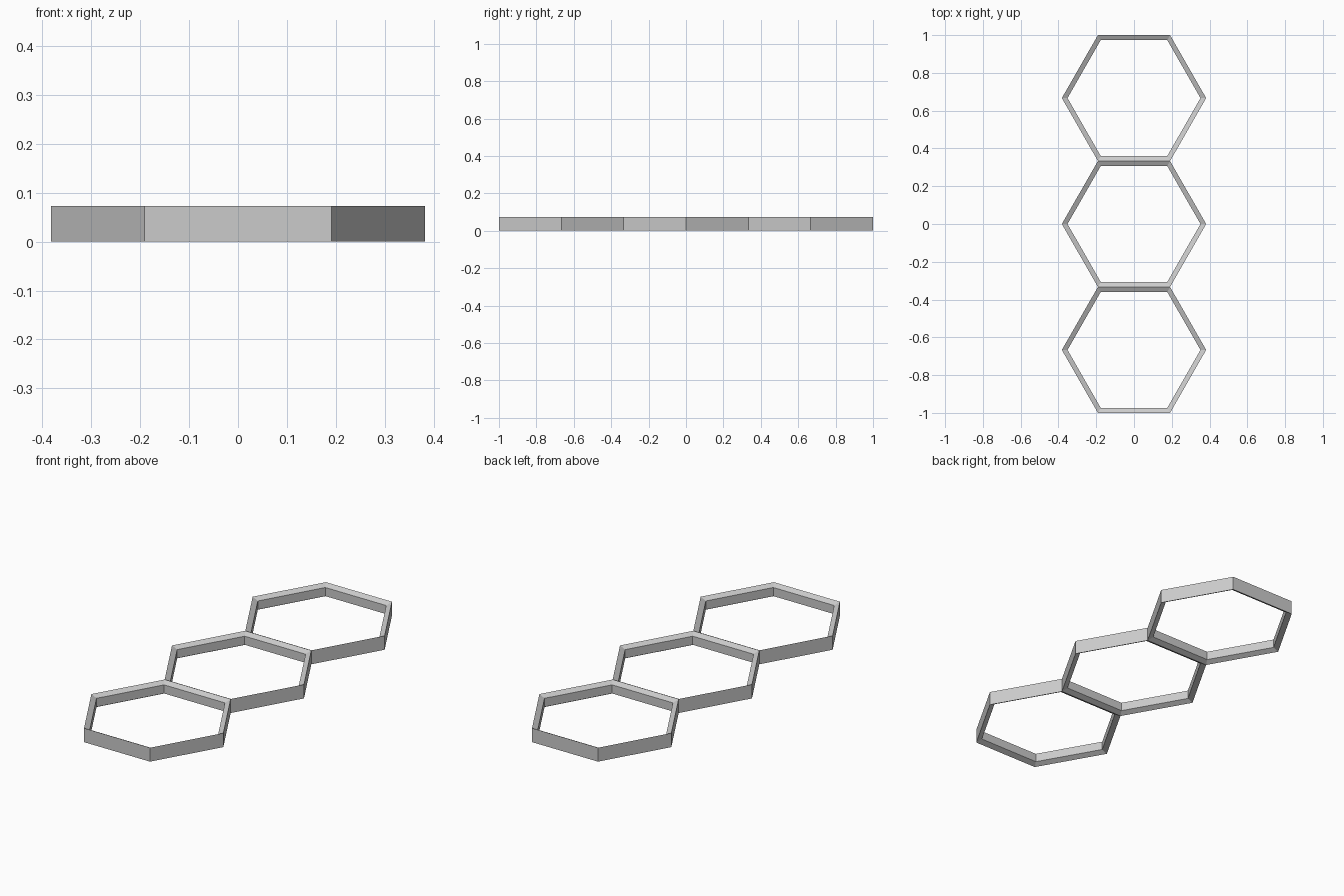
import bpy
import bmesh
from math import cos, sin, pi

HEIGHT = 0.073
RADIUS = 0.382      # corner radius
PITCH = 0.6667      # spacing of the cells
Y_FIT = 1.0075      # closes the joint between neighbouring cells
WALL = 0.03         # corner thickness of the wall
CHAMFER = 0.014     # drop of the inward-sloping rims

cube = bpy.data.objects.get("Cube")
if cube:
    bpy.data.objects.remove(cube, do_unlink=True)

grey = bpy.data.materials.new("light_grey")
grey.use_nodes = True
colour = (0.6, 0.6, 0.6, 1)
grey.diffuse_color = colour
grey.node_tree.nodes["Principled BSDF"].inputs["Base Color"].default_value = colour


def hex_frame(name, y):
    """Six-sided frame: upright outside, rims sloping down to the inner wall."""
    profile = [(RADIUS, 0), (RADIUS, HEIGHT),
               (RADIUS - WALL, HEIGHT - CHAMFER), (RADIUS - WALL, CHAMFER)]
    bm = bmesh.new()
    rings = [[bm.verts.new((r * cos(i * pi / 3), r * sin(i * pi / 3) * Y_FIT, z))
              for r, z in profile] for i in range(6)]
    for i in range(6):
        a, b = rings[i], rings[(i + 1) % 6]
        for k in range(4):
            n = (k + 1) % 4
            bm.faces.new((a[k], b[k], b[n], a[n]))
    bmesh.ops.recalc_face_normals(bm, faces=bm.faces)
    mesh = bpy.data.meshes.new(name)
    bm.to_mesh(mesh)
    bm.free()
    mesh.materials.append(grey)
    obj = bpy.data.objects.new(name, mesh)
    obj.location.y = y
    bpy.context.collection.objects.link(obj)


# Three cells in a row
for name, step in (("front_hexagon", -1), ("middle_hexagon", 0), ("back_hexagon", 1)):
    hex_frame(name, step * PITCH)
